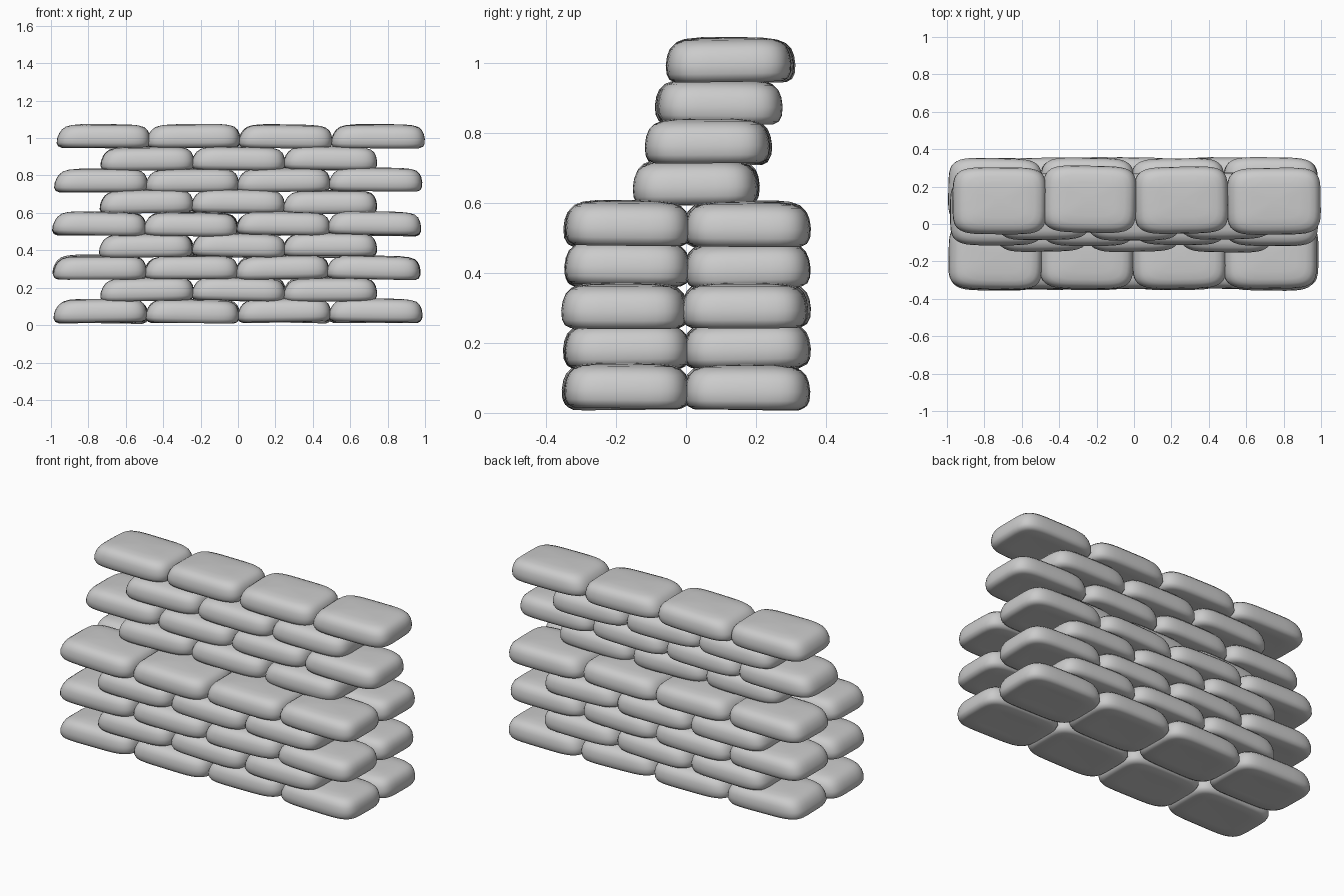
import bpy, bmesh, math, random
from mathutils import Matrix, Vector

if "Cube" in bpy.data.objects:
    bpy.data.objects.remove(bpy.data.objects["Cube"])

random.seed(4)
SEG = 40
HX, HY = 0.25, 0.179        # half length and half depth of a sack

# sack profile from the flat underside to the crown: (height, x inset, y inset)
PROFILE = [(0.002, 0.10, 0.08), (0.000, 0.026, 0.025), (0.008, 0.008, 0.010),
           (0.024, 0.000, 0.002), (0.050, 0.001, 0.000), (0.076, 0.009, 0.004),
           (0.096, 0.021, 0.012), (0.111, 0.040, 0.027), (0.120, 0.070, 0.050),
           (0.125, 0.120, 0.090)]


def power(v, e):
    return math.copysign(abs(v) ** e, v)


def make_sack():
    """Loft rounded-rectangle rings into one soft sack."""
    bm = bmesh.new()
    rings = []
    for z, ix, iy in PROFILE:
        ring = []
        for k in range(SEG):
            a = 2 * math.pi * (k + 0.5) / SEG
            x = (HX - ix) * power(math.cos(a), 0.42)
            y = (HY - iy) * power(math.sin(a), 0.42)
            # the top leans slightly towards +x, so the left end slopes more
            ring.append(bm.verts.new((x + 0.10 * max(z - 0.03, 0), y, z)))
        rings.append(ring)
    for low, high in zip(rings, rings[1:]):
        for k in range(SEG):
            n = (k + 1) % SEG
            bm.faces.new((low[k], low[n], high[n], high[k]))
    for ring, z in ((rings[0], 0.003), (rings[-1], 0.127)):
        mid = bm.verts.new((0, 0, z))
        for k in range(SEG):
            bm.faces.new((ring[k], ring[(k + 1) % SEG], mid))
    bmesh.ops.recalc_face_normals(bm, faces=bm.faces)
    for f in bm.faces:
        f.smooth = True
    mesh = bpy.data.meshes.new("sandbag")
    bm.to_mesh(mesh)
    bm.free()
    return mesh


sack = make_sack()

# one entry per course: (x shift, y centres)
PAIR = (-0.172, 0.172)
COURSES = [(0.0, PAIR), (0.003, PAIR), (-0.008, PAIR), (0.0, PAIR), (-0.006, PAIR),
           (0.0, (0.032,)), (-0.003, (0.062,)), (0.003, (0.095,)), (0.01, (0.127,))]

for row, (shift, centres) in enumerate(COURSES):
    count = 4 if row % 2 == 0 else 3
    for y in centres:
        for i in range(count):
            x = (i - (count - 1) / 2) * 0.489 + shift
            ob = bpy.data.objects.new("sandbag_row%d" % (row + 1), sack)
            bpy.context.collection.objects.link(ob)
            # small irregular settling of each sack
            tilt = Matrix.Rotation(math.radians(random.uniform(-1.3, 1.3)), 4, 'Y')
            roll = Matrix.Rotation(math.radians(random.uniform(-1, 1)), 4, 'X')
            yaw = Matrix.Rotation(math.radians(random.uniform(-1.2, 1.2)), 4, 'Z')
            pos = Vector((x + random.uniform(-0.004, 0.004),
                          y + random.uniform(-0.006, 0.006),
                          0.013 + row * 0.1166 + random.uniform(-0.002, 0.004)))
            ob.matrix_world = Matrix.Translation(pos) @ yaw @ tilt @ roll
